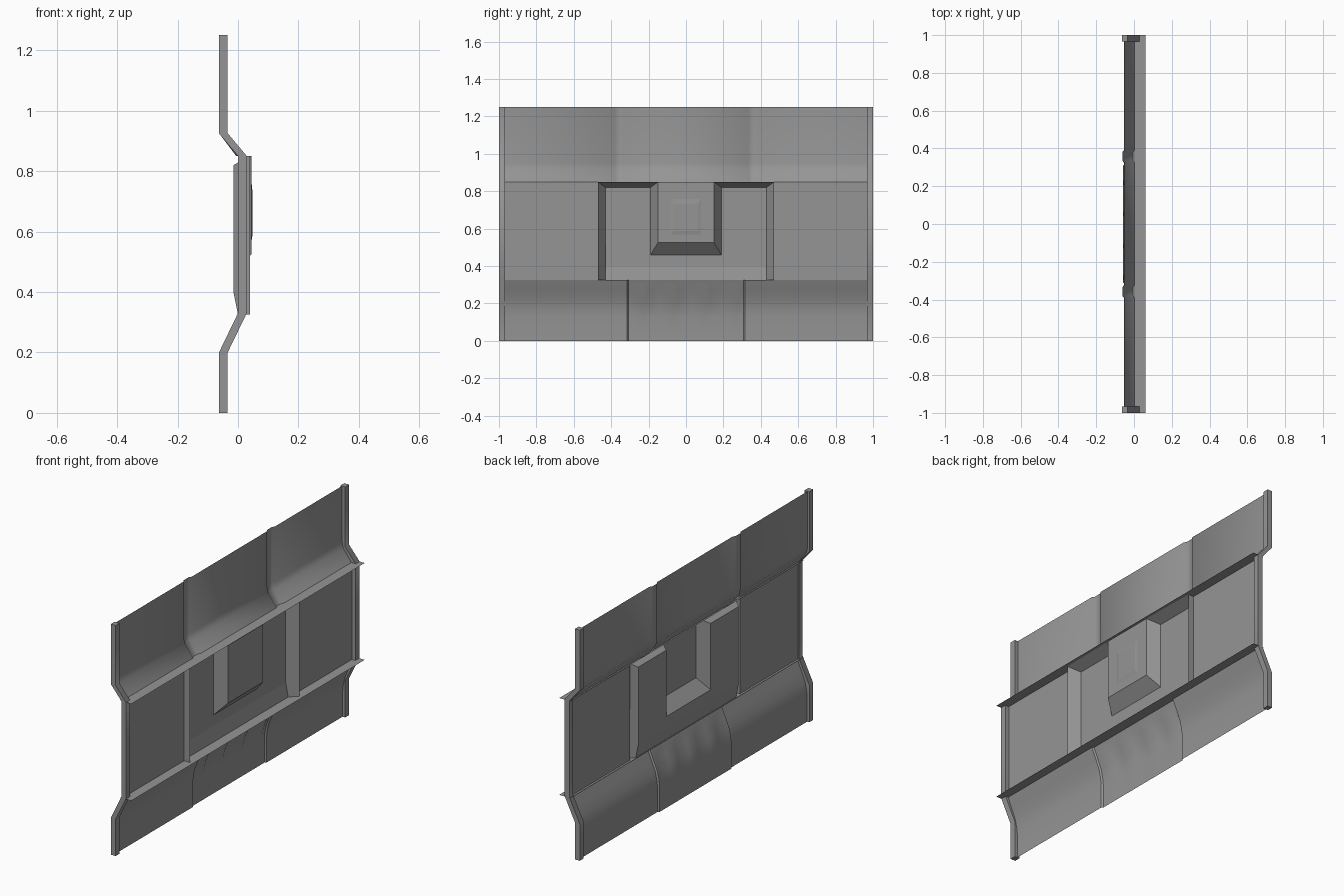
import bpy, bmesh, math

cube = bpy.data.objects.get("Cube")
if cube:
    bpy.data.objects.remove(cube, do_unlink=True)

GREY = (0.3, 0.3, 0.3, 1)
grey = bpy.data.materials.new("mid grey")
grey.use_nodes = True
grey.diffuse_color = GREY
grey.node_tree.nodes["Principled BSDF"].inputs["Base Color"].default_value = GREY


def make(name, verts, faces, mirror=False, smooth=False):
    mesh = bpy.data.meshes.new(name)
    mesh.from_pydata(verts, [], faces)
    mesh.materials.append(grey)
    bm = bmesh.new()
    bm.from_mesh(mesh)
    bmesh.ops.recalc_face_normals(bm, faces=bm.faces)
    # open sheets face outward, towards +x or up
    if any(e.is_boundary for e in bm.edges):
        total = sum((f.normal.x + f.normal.z) * f.calc_area() for f in bm.faces)
        if total < 0:
            bmesh.ops.reverse_faces(bm, faces=bm.faces)
    bm.to_mesh(mesh)
    bm.free()
    ob = bpy.data.objects.new(name, mesh)
    bpy.context.collection.objects.link(ob)
    if mirror:
        mod = ob.modifiers.new("mirror", 'MIRROR')
        mod.use_axis = (False, True, False)
    if smooth:
        bpy.ops.object.select_all(action='DESELECT')
        ob.select_set(True)
        bpy.context.view_layer.objects.active = ob
        bpy.ops.object.shade_smooth_by_angle(angle=math.radians(42))


def sheet(name, profile, stations, offset):
    """Sweep an (x, z) profile along y; offset pushes it in or out."""
    n = len(profile)
    verts = [(x + offset(i, j), y, z)
             for i, y in enumerate(stations) for j, (x, z) in enumerate(profile)]
    faces = [(i * n + j, i * n + j + 1, (i + 1) * n + j + 1, (i + 1) * n + j)
             for i in range(len(stations) - 1) for j in range(n - 1)]
    make(name, verts, faces, smooth=True)


# End posts: bent strip extruded along y, mirrored to the other end
bends = [(-0.063, 0), (-0.063, 0.2), (0, 0.33), (0, 0.85), (-0.063, 0.925), (-0.063, 1.25)]
outline = bends + [(x + 0.029, z) for x, z in reversed(bends)]
m = len(outline)
verts = [(x, y, z) for y in (0.967, 1) for x, z in outline]
faces = [(i, (i + 1) % m, m + (i + 1) % m, m + i) for i in range(m)]
for k in (0, m):
    faces += [(k + i, k + i + 1, k + m - 2 - i, k + m - 1 - i) for i in range(len(bends) - 1)]
make("end_post", verts, faces, mirror=True, smooth=True)

# Thin horizontal ledges
for name, z in (("upper_ledge", 0.85), ("lower_ledge", 0.325)):
    make(name, [(-0.006, -1, z), (0.06, -1, z), (0.06, 1, z), (-0.006, 1, z)], [(0, 1, 2, 3)])

# Upper panel with two shallow vertical grooves
seam = (0.39, 0.38, 0.335, 0.325)
ys = [-0.97] + [-s for s in seam] + list(reversed(seam)) + [0.97]
groove = {2, 3, 6, 7}
sheet("upper_panel", [(-0.053, 1.25), (-0.053, 0.95), (-0.046, 0.915), (0.003, 0.85)],
      ys, lambda i, j: -0.009 if i in groove else 0)

# Lower panel: sunken centre bay with slanted louvres
ys = [-0.97, -0.315, -0.308]
for y in (-0.25, -0.085, 0.085, 0.25):
    ys += [y - 0.05, y + 0.02, y + 0.045]
ys += [0.308, 0.315, 0.97]


def bay(i, j):
    if i < 2 or i > len(ys) - 3:
        return 0
    lift = 0.009 if 2 <= j <= 4 and (i - 3) % 3 == 1 else 0
    return lift - 0.008


sheet("lower_panel", [(0.01, 0.325), (0, 0.3), (-0.013, 0.27), (-0.036, 0.215),
                      (-0.046, 0.17), (-0.05, 0.13), (-0.05, 0)], ys, bay)

# Middle panel: a proud arch rim sinking to a floor around a raised centre block, mirrored
BACK, RIM, FLOOR, BLOCK = 0.006, 0.04, -0.015, 0.045
points = {
    "end_low": (BACK, 0.97, 0.325), "end_top": (BACK, 0.97, 0.85),
    "side_low": (BACK, 0.47, 0.325), "side_top": (BACK, 0.47, 0.85),
    "rim_low": (RIM, 0.47, 0.325), "rim_top": (RIM, 0.47, 0.85),
    "sill_out": (0, 0.43, 0.325), "sill_in": (0, 0.19, 0.325), "sill_mid": (0, 0, 0.325),
    "bend_out": (FLOOR, 0.43, 0.4), "bend_in": (FLOOR, 0.19, 0.4), "bend_mid": (FLOOR, 0, 0.4),
    "floor_out": (FLOOR, 0.43, 0.82), "floor_in": (FLOOR, 0.19, 0.82),
    "foot": (FLOOR, 0.19, 0.46), "foot_mid": (FLOOR, 0, 0.46),
    "nose": (BLOCK, 0.15, 0.525), "nose_mid": (BLOCK, 0, 0.525),
    "head": (BLOCK, 0.15, 0.85), "head_mid": (BLOCK, 0, 0.85),
}
patches = [
    ("end_low", "end_top", "side_top", "side_low"),
    ("side_low", "side_top", "rim_top", "rim_low"),
    ("rim_low", "rim_top", "floor_out", "bend_out", "sill_out"),
    ("rim_top", "head", "floor_in", "floor_out"),
    ("floor_out", "floor_in", "foot", "bend_in", "bend_out"),
    ("foot", "foot_mid", "bend_mid", "bend_in"),
    ("bend_out", "bend_in", "sill_in", "sill_out"),
    ("bend_in", "bend_mid", "sill_mid", "sill_in"),
    ("floor_in", "head", "nose", "foot"),
    ("foot", "nose", "nose_mid", "foot_mid"),
    ("nose", "head", "head_mid", "nose_mid"),
]
names = list(points)
make("middle_panel", list(points.values()),
     [[names.index(p) for p in patch] for patch in patches], mirror=True)

# Low raised pad on the centre block
pad = [(BLOCK, y, z) for y, z in ((-0.08, 0.57), (0.08, 0.57), (0.08, 0.76), (-0.08, 0.76))]
pad += [(BLOCK + 0.003, y * 0.8, 0.66 + (z - 0.665) * 0.75) for x, y, z in pad]
make("centre_pad", pad,
     [(4, 5, 6, 7)] + [(i, (i + 1) % 4, 4 + (i + 1) % 4, 4 + i) for i in range(4)])
